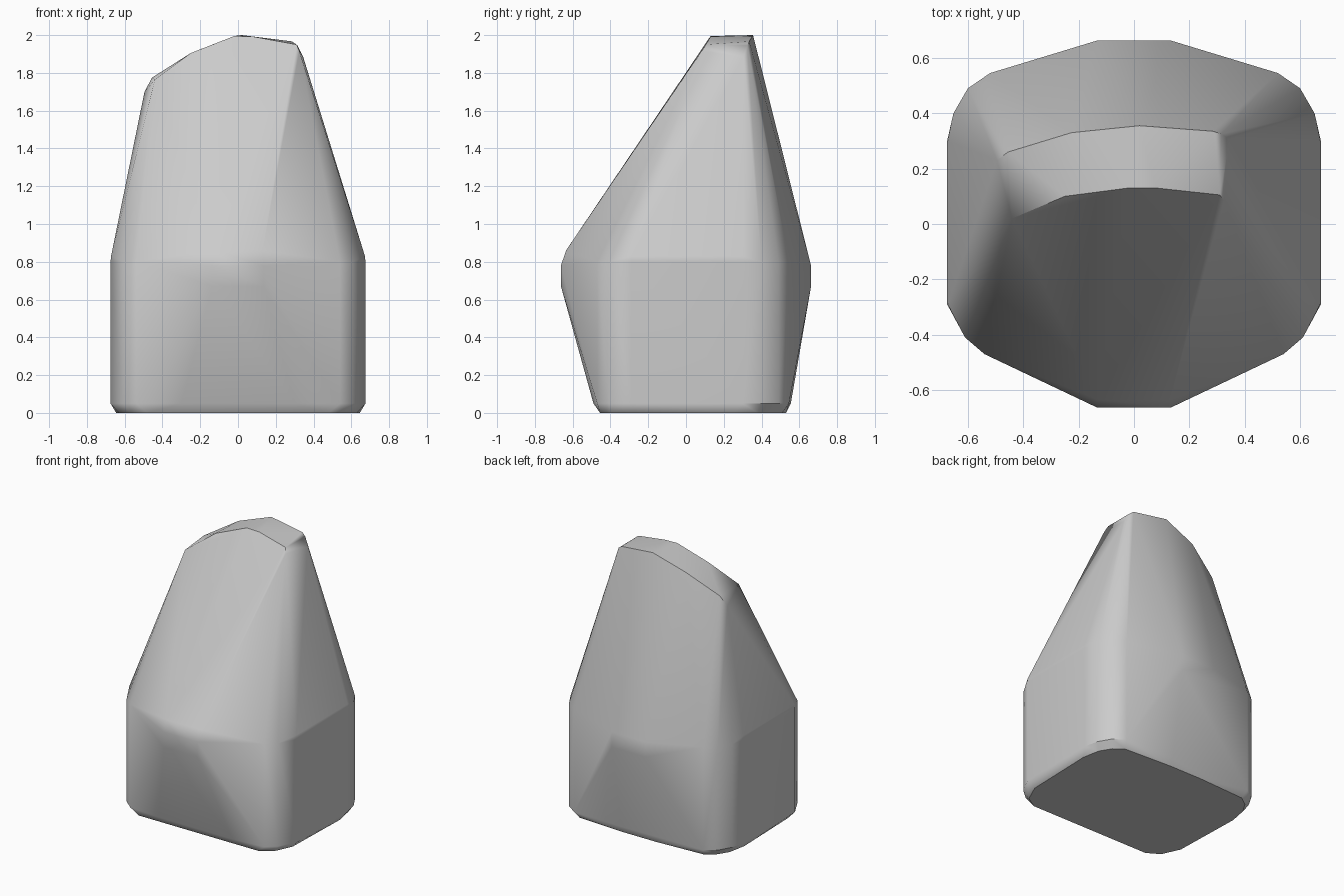
import bpy, bmesh, math

cube = bpy.data.objects.get("Cube")
if cube:
    bpy.data.objects.remove(cube, do_unlink=True)

# Material
grey = bpy.data.materials.new("stone grey")
grey.use_nodes = True
colour = (0.6, 0.6, 0.6, 1)
grey.diffuse_color = colour
grey.node_tree.nodes["Principled BSDF"].inputs["Base Color"].default_value = colour


def mirrored(points, z):
    """Points on the +x half, repeated on the -x half, at one height."""
    return [(s * x, y, z) for x, y in points for s in (1, -1)]


# Half outlines of the body, front to back
foot = [(0.48, -0.455), (0.57, -0.4), (0.63, -0.27), (0.645, 0.25),
        (0.62, 0.38), (0.57, 0.46), (0.5, 0.51), (0.13, 0.53)]
wall = [(0.54, -0.47), (0.61, -0.41), (0.675, -0.29), (0.675, 0.3),
        (0.652, 0.4), (0.6, 0.49), (0.52, 0.545)]
ridge = [(0.135, -0.662), (0.135, 0.662)]

points = mirrored(foot, 0) + mirrored(wall, 0.05)
points += mirrored([(0.3, -0.49), (0.13, 0.555)], 0.05)
points += mirrored(wall, 0.8)
points += mirrored([(0.672, -0.29), (0.672, 0.3)], 0.83)
points += mirrored(ridge, 0.67) + mirrored(ridge, 0.78)
points += mirrored([(0.13, -0.635)], 0.86)

# Slanted crown: front rim, then back rim, with softened ends
points += [(-0.44, 0.02, 1.765), (-0.25, 0.1, 1.905), (-0.02, 0.13, 1.995),
           (0.08, 0.13, 1.992), (0.31, 0.105, 1.95), (0.325, 0.085, 1.915)]
points += [(-0.495, 0.23, 1.7), (-0.455, 0.26, 1.775), (-0.225, 0.33, 1.915),
           (0.02, 0.355, 2.0), (0.285, 0.335, 1.967), (0.315, 0.325, 1.945),
           (0.345, 0.305, 1.885)]

# Wrap the outlines in one faceted skin
bm = bmesh.new()
for p in points:
    bm.verts.new(p)
hull = bmesh.ops.convex_hull(bm, input=bm.verts[:])
loose = {v for v in hull["geom_interior"] + hull["geom_unused"]
         if isinstance(v, bmesh.types.BMVert)}
bmesh.ops.delete(bm, geom=list(loose), context="VERTS")
bmesh.ops.dissolve_limit(bm, angle_limit=math.radians(1.5),
                         verts=bm.verts[:], edges=bm.edges[:])
bmesh.ops.recalc_face_normals(bm, faces=bm.faces[:])
mesh = bpy.data.meshes.new("stone_body")
bm.to_mesh(mesh)
bm.free()
mesh.materials.append(grey)

body = bpy.data.objects.new("stone_body", mesh)
bpy.context.collection.objects.link(body)
bpy.ops.object.select_all(action="DESELECT")
body.select_set(True)
bpy.context.view_layer.objects.active = body
bpy.ops.object.shade_smooth_by_angle(angle=math.radians(35))

# Keep large faces flat and let only the narrow corners blend
blend = body.modifiers.new("face weights", "WEIGHTED_NORMAL")
blend.keep_sharp = True
